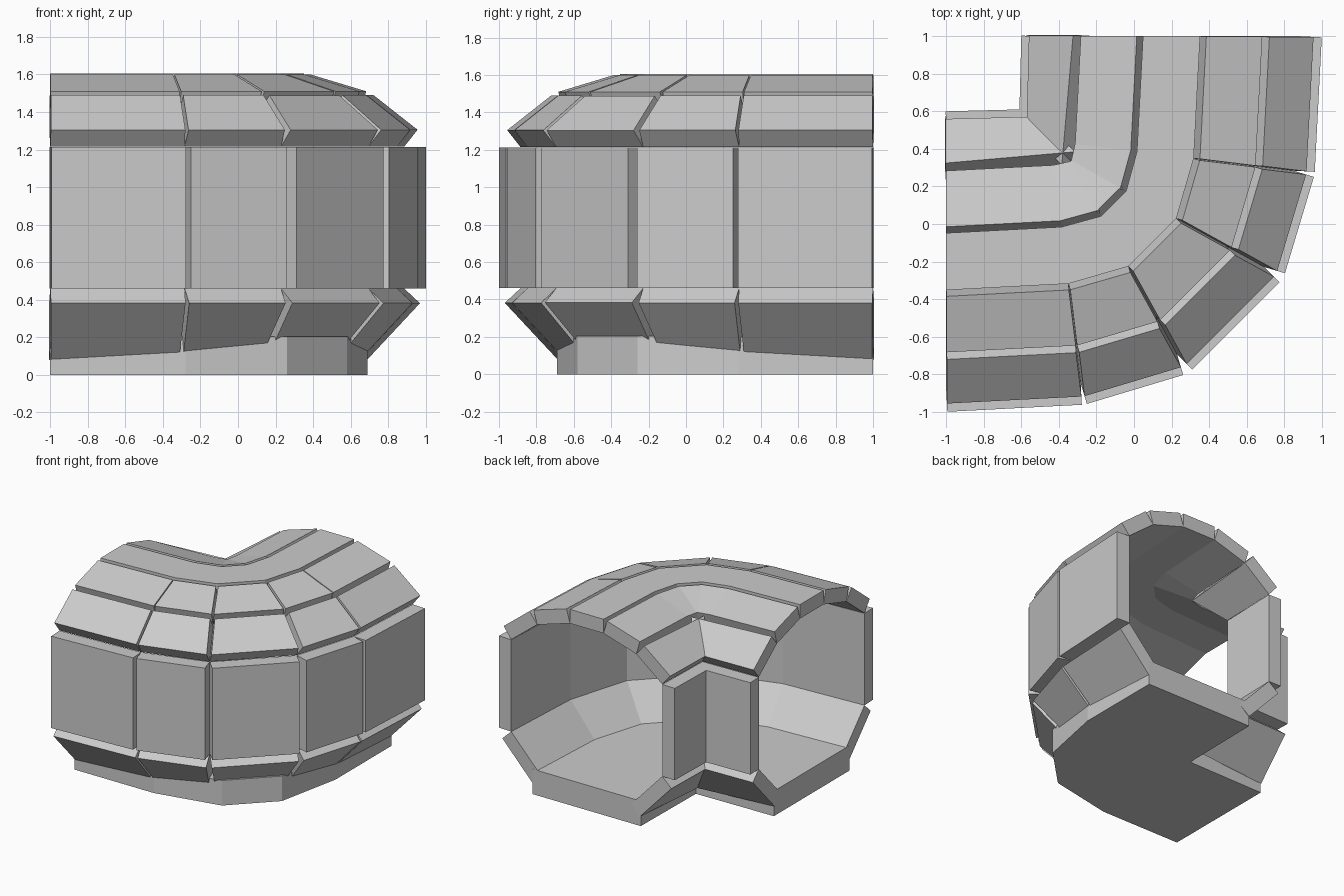
import bpy, bmesh
from mathutils import Vector

if "Cube" in bpy.data.objects:
    bpy.data.objects.remove(bpy.data.objects["Cube"])

T = 0.115  # panel thickness

grey = bpy.data.materials.new("plain grey")
grey.diffuse_color = (0.6, 0.6, 0.6, 1)
grey.use_nodes = True
grey.node_tree.nodes["Principled BSDF"].inputs["Base Color"].default_value = grey.diffuse_color


def mirror(p):
    # reflect in the diagonal of the bend
    return (-p[1], -p[0])


def outer_rail(s):
    # plan path of the five-segment bend for a line starting at (-1, s)
    t = (s + 1) / 1.32
    a = [(-1, s),
         (-0.27 - 0.16 * t, -0.962 + 1.312 * t),
         (0.285 - 0.64 * t, -0.795 + 1.16 * t)]
    return a + [mirror(p) for p in reversed(a)]


def inner_rail(s):
    # plan path round the single inside corner
    c = 0.498 + 0.80 * (s - 0.485)
    return [(-1, s), (-c, c), mirror((-1, s))]


def finish(name, bm):
    bmesh.ops.recalc_face_normals(bm, faces=bm.faces)
    me = bpy.data.meshes.new(name)
    bm.to_mesh(me)
    bm.free()
    me.materials.append(grey)
    ob = bpy.data.objects.new(name, me)
    bpy.context.collection.objects.link(ob)


def prism(bm, lower, upper):
    a = [bm.verts.new(p) for p in lower]
    b = [bm.verts.new(p) for p in upper]
    n = len(a)
    bm.faces.new(a[::-1])
    bm.faces.new(b)
    for i in range(n):
        bm.faces.new((a[i], a[(i + 1) % n], b[(i + 1) % n], b[i]))


def panel_row(name, rail, p, q):
    # thick separate plates between two section points, pushed outward
    (s0, z0), (s1, z1) = p, q
    r0, r1, mid = rail(s0), rail(s1), rail(-0.2)
    bm = bmesh.new()
    for i in range(len(r0) - 1):
        quad = [Vector((*r0[i], z0)), Vector((*r0[i + 1], z0)),
                Vector((*r1[i + 1], z1)), Vector((*r1[i], z1))]
        n = (quad[2] - quad[0]).cross(quad[3] - quad[1]).normalized()
        core = (Vector((*mid[i], 0.84)) + Vector((*mid[i + 1], 0.84))) / 2
        if n.dot(sum(quad, Vector()) / 4 - core) < 0:
            n = -n
        prism(bm, quad, [v + n * T for v in quad])
    finish(name, bm)


# tunnel shell, section points as (offset, height)
panel_row("outer_lower_slope", outer_rail, (-0.60, 0.155), (-0.885, 0.46))
panel_row("outer_wall", outer_rail, (-0.885, 0.46), (-0.885, 1.213))
panel_row("outer_upper_slope", outer_rail, (-0.885, 1.215), (-0.65, 1.40))
panel_row("outer_roof", outer_rail, (-0.65, 1.40), (-0.352, 1.49))
panel_row("top_roof", outer_rail, (-0.352, 1.49), (-0.048, 1.49))
panel_row("inner_roof", outer_rail, (-0.048, 1.49), (0.25, 1.40))
panel_row("inner_upper_slope", inner_rail, (0.25, 1.40), (0.485, 1.215))
panel_row("inner_wall", inner_rail, (0.485, 1.213), (0.485, 0.46))
panel_row("inner_lower_slope", inner_rail, (0.485, 0.46), (0.20, 0.155))

# floor slab
half = [(-0.3, 0.3), (-1, 0.29), (-1, -0.69), (-0.28, -0.69), (0.26, -0.58)]
outline = half + [mirror(p) for p in reversed(half[1:])]
bm = bmesh.new()
prism(bm, [(x, y, 0) for x, y in outline], [(x, y, 0.205) for x, y in outline])
finish("floor", bm)
